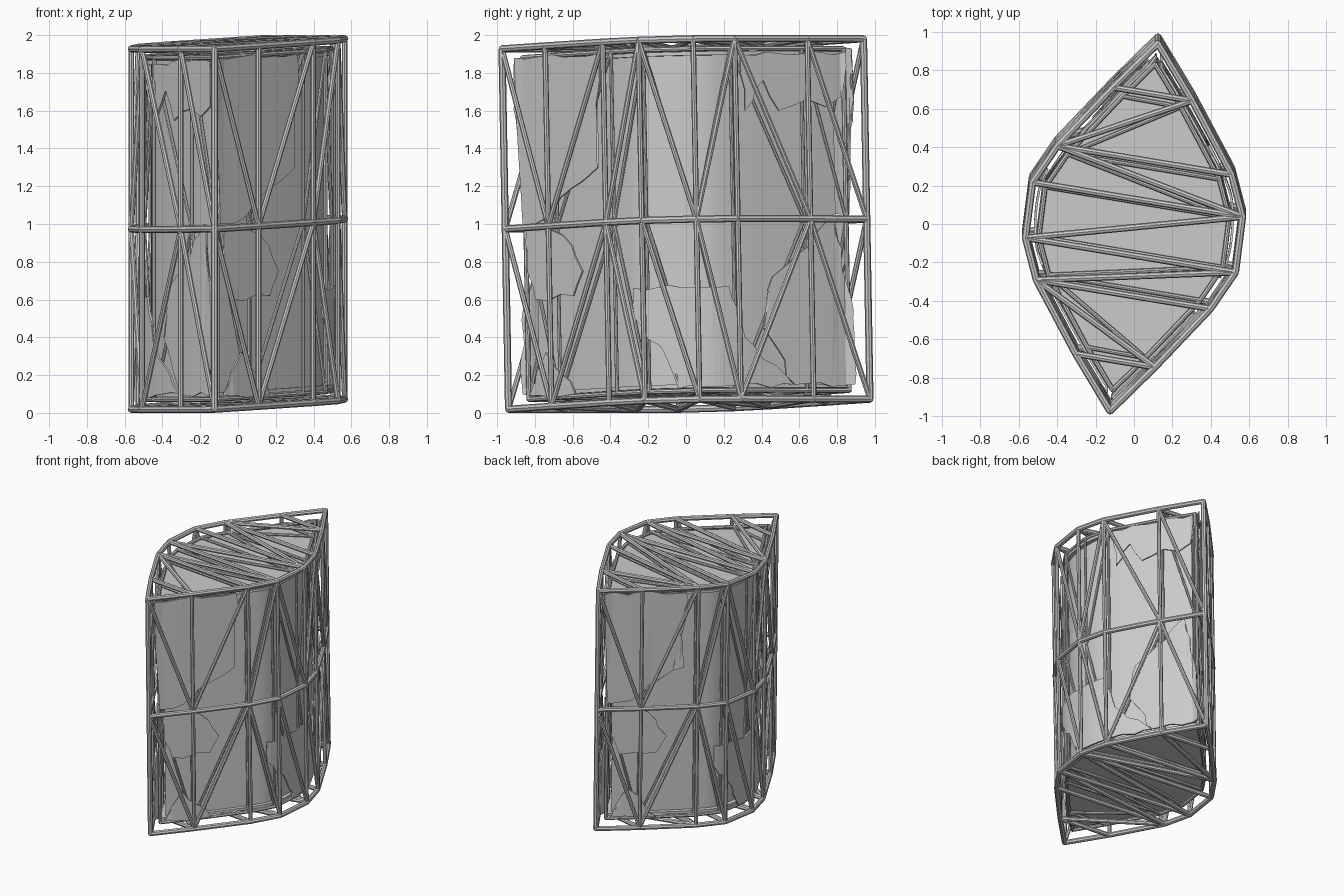
import bpy, bmesh, math, random
from mathutils import Vector

if "Cube" in bpy.data.objects:
    bpy.data.objects.remove(bpy.data.objects["Cube"])
random.seed(4)

# Half outline of the lens (the other half is its 180-degree rotation)
HALF = [(-.125, -.96), (.11, -.73), (.40, -.425), (.53, -.235),
        (.567, .055), (.51, .275), (.305, .66)]
OUT = [Vector(p) for p in HALF] + [-Vector(p) for p in HALF]
N = len(OUT)


def inset(d):
    """Offset the outline inward by d with mitred corners."""
    res = []
    for i, p in enumerate(OUT):
        a = (p - OUT[i - 1]).normalized()
        b = (OUT[(i + 1) % N] - p).normalized()
        na, nb = Vector((-a.y, a.x)), Vector((-b.y, b.x))
        res.append(p + (na + nb) * d / (1 + na.dot(nb)))
    return res


def place(p, h):
    """Slight lean of the whole structure; h is height from the middle."""
    return Vector((p.x, p.y - .018 * h, 1.0 + h + .045 * p.x + .022 * p.y))


def smooth_side(d, steps=5):
    """Smooth curve along the +x side, tip to tip."""
    q = inset(d)[:8]
    q = [2 * q[0] - q[1]] + q + [2 * q[7] - q[6]]
    res = []
    for i in range(1, 8):
        a, b, c, e = q[i - 1:i + 3]
        for s in range(steps):
            t = s / steps
            res.append(.5 * (2 * b + (c - a) * t + (2 * a - 5 * b + 4 * c - e) * t ** 2
                             + (3 * b - a - 3 * c + e) * t ** 3))
    return res


def finish(name, bm, smooth=False):
    bmesh.ops.recalc_face_normals(bm, faces=bm.faces)
    me = bpy.data.meshes.new(name)
    bm.to_mesh(me)
    bm.free()
    ob = bpy.data.objects.new(name, me)
    bpy.context.collection.objects.link(ob)
    if smooth:
        bpy.context.view_layer.objects.active = ob
        ob.select_set(True)
        bpy.ops.object.shade_smooth_by_angle(angle=math.radians(30))
        ob.select_set(False)
    return ob


def tube(bm, a, b, r):
    d = b - a
    q = d.to_track_quat('Z', 'Y')
    ring = [q @ Vector((r * math.cos(k * math.pi / 4), r * math.sin(k * math.pi / 4), 0))
            for k in range(8)]
    lo = [bm.verts.new(a + v) for v in ring]
    hi = [bm.verts.new(b + v) for v in ring]
    for k in range(8):
        bm.faces.new((lo[k - 1], lo[k], hi[k], hi[k - 1]))
    bm.faces.new(lo[::-1])
    bm.faces.new(hi)


UPPER = [(0, 1), (2, 1), (3, 2), (3, 4), (5, 4), (5, 6), (6, 7)]   # top node, middle node
LOWER = [(1, 0), (1, 2), (3, 2), (4, 3), (5, 4), (5, 6), (7, 6)]   # bottom node, middle node
CAP = [(8, 6), (9, 6), (9, 5), (9, 4), (10, 4), (11, 4), (11, 3), (12, 3),
       (12, 2), (12, 1), (13, 1)]


def truss(name, d, h, r, middle):
    bm = bmesh.new()
    pts = inset(d)
    lev = [[place(p, z) for p in pts] for z in (-h, .0, h)]
    for i in range(N):
        for k, ring in enumerate(lev):
            if k != 1 or middle:
                tube(bm, ring[i - 1], ring[i], r)
        tube(bm, lev[0][i], lev[2][i], r * (1 if i % 7 == 0 else .78))
    for s in (0, 7):
        for a, m in UPPER:
            tube(bm, lev[2][(a + s) % N], lev[1][(m + s) % N], r * .75)
        for a, m in LOWER:
            tube(bm, lev[0][(a + s) % N], lev[1][(m + s) % N], r * .75)
    for a, b in CAP:
        tube(bm, lev[0][a], lev[0][b], r * .9)
        tube(bm, lev[2][a], lev[2][b], r * .9)
    # Joint balls
    for ring in lev:
        for p in ring:
            geo = bmesh.ops.create_icosphere(bm, subdivisions=1, radius=r * 1.05)
            bmesh.ops.translate(bm, verts=geo['verts'], vec=p)
    return finish(name, bm)


# Outer and inner strut cages
truss("outer_frame", .002, .954, .019, True)
truss("inner_frame", .07, .905, .013, False)


# Smooth closed core and thin end plates
def prism(name, d, z0, z1):
    bm = bmesh.new()
    side = smooth_side(d)
    loop = side + [-p for p in side]
    lo = [bm.verts.new(place(p, z0)) for p in loop]
    hi = [bm.verts.new(place(p, z1)) for p in loop]
    for k in range(len(loop)):
        bm.faces.new((lo[k - 1], lo[k], hi[k], hi[k - 1]))
    bm.faces.new(lo[::-1])
    bm.faces.new(hi)
    return finish(name, bm, True)


prism("core", .105, -.885, .885)
prism("top_plate", .075, .87, .89)
prism("bottom_plate", .075, -.89, -.87)

# Torn shell plates, drawn as (y, z) outlines on the +x side
PLATES = [
    [(-.89, 1.88), (-.45, 1.90), (-.45, 1.70), (-.50, 1.50), (-.46, 1.30), (-.66, 1.14),
     (-.74, 1.03), (-.86, 1.0), (-.85, 1.35), (-.89, 1.55)],
    [(-.84, .98), (-.65, .94), (-.55, .75), (-.60, .62), (-.80, .60), (-.84, .75)],
    [(-.28, .66), (.22, .67), (.30, .40), (.55, .15), (-.05, .13), (-.12, .30), (-.28, .50)],
    [(.30, 1.90), (.86, 1.91), (.84, 1.68), (.75, 1.62), (.65, 1.66), (.50, 1.60),
     (.42, 1.76), (.32, 1.60)],
    [(.45, .72), (.60, .85), (.78, 1.05), (.82, .75), (.87, .60), (.88, .15), (.56, .15),
     (.40, .45)],
    [(-.84, .09), (-.75, .32), (-.60, .10)],
]
SHELL = smooth_side(.052)


def shell_x(y):
    for a, b in zip(SHELL, SHELL[1:]):
        if a.y <= y <= b.y:
            return a.x + (b.x - a.x) * (y - a.y) / (b.y - a.y)
    return SHELL[0].x if y < 0 else SHELL[-1].x


def plate(name, outline, flip):
    bm = bmesh.new()
    vs = []
    for i, p in enumerate(outline):
        a, b = Vector(p), Vector(outline[(i + 1) % len(outline)])
        n = max(1, int((b - a).length / .06))
        for k in range(n):          # ragged edge between the corners
            c = a.lerp(b, k / n)
            j = .014 if k else 0
            vs.append(bm.verts.new((0, c.x + random.uniform(-j, j), c.y + random.uniform(-j, j))))
    f = bm.faces.new(vs)
    bmesh.ops.triangulate(bm, faces=[f])
    for s in SHELL[1:]:
        bmesh.ops.bisect_plane(bm, geom=bm.verts[:] + bm.edges[:] + bm.faces[:],
                               plane_co=(0, s.y, 0), plane_no=(0, 1, 0), dist=1e-5)
    for v in bm.verts:
        x, y, h = shell_x(v.co.y), v.co.y, v.co.z - 1
        h -= .045 * x + .022 * y
        v.co = place(Vector((-x, -y) if flip else (x, y)), h)
    ob = finish(name, bm)
    mod = ob.modifiers.new("thickness", 'SOLIDIFY')
    mod.thickness = .012
    mod.offset = 0


for flip in (False, True):
    for i, o in enumerate(PLATES):
        plate(f"shell_plate_{'left' if flip else 'right'}_{i + 1}", o, flip)
